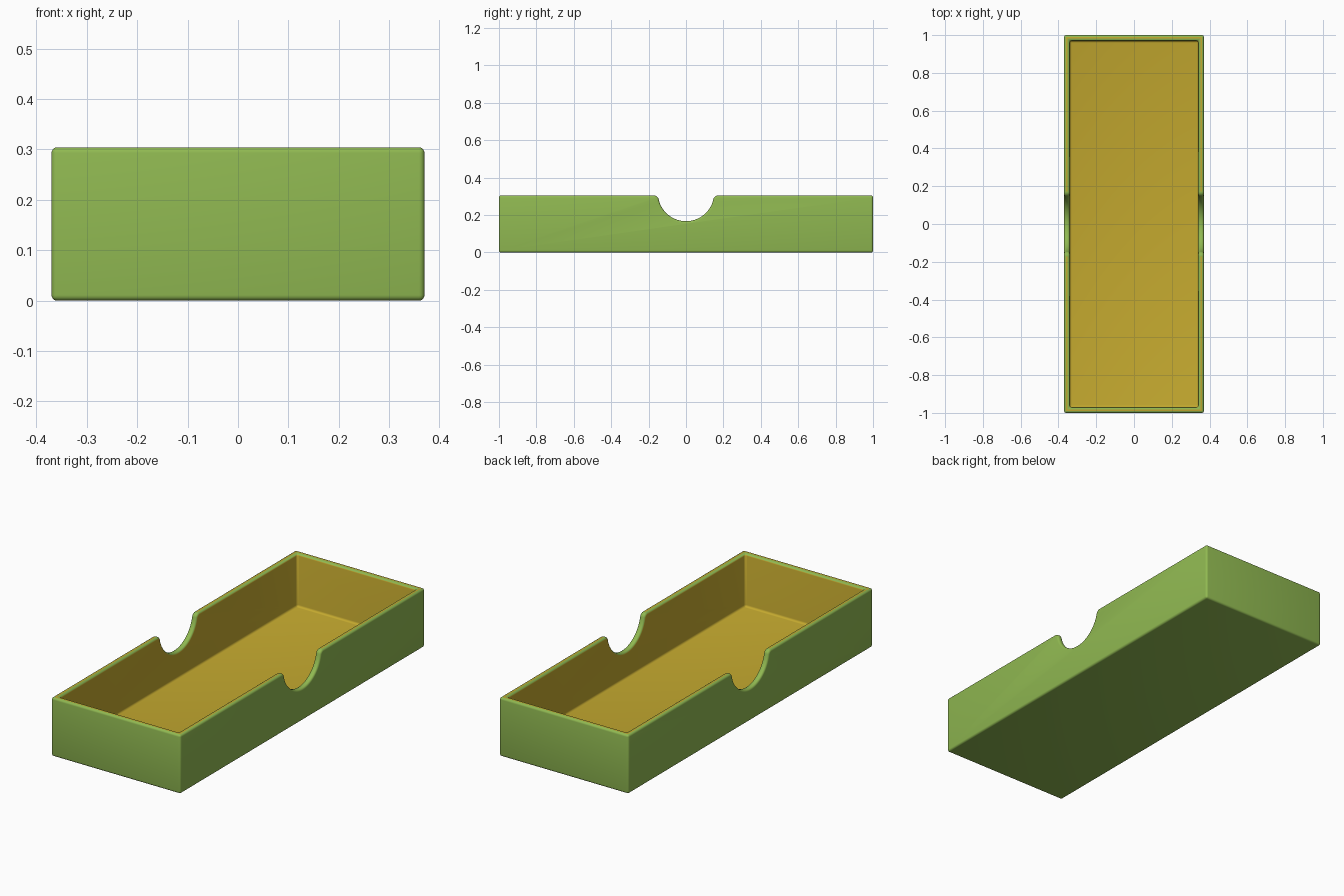
import bpy, bmesh, math

if "Cube" in bpy.data.objects:
    bpy.data.objects.remove(bpy.data.objects["Cube"], do_unlink=True)

HALF_X, HALF_Y, HEIGHT = 0.37, 1.0, 0.304
WALL, FLOOR, ROUND = 0.03, 0.03, 0.011
NOTCH_R, NOTCH_Z, LIP_R = 0.15, 0.317, 0.025


def material(name, color):
    mat = bpy.data.materials.new(name)
    mat.use_nodes = True
    mat.diffuse_color = color
    mat.node_tree.nodes["Principled BSDF"].inputs["Base Color"].default_value = color
    return mat


def arc(cy, cz, r, start, end, steps):
    angles = [start + (end - start) * i / steps for i in range(steps + 1)]
    return [(cy + r * math.cos(a), cz + r * math.sin(a)) for a in angles]


def prism(name, profile, half_width):
    """Extrude a (y, z) profile along x."""
    bm = bmesh.new()
    face = bm.faces.new([bm.verts.new((-half_width, y, z)) for y, z in profile])
    result = bmesh.ops.extrude_face_region(bm, geom=[face])
    verts = [v for v in result["geom"] if isinstance(v, bmesh.types.BMVert)]
    bmesh.ops.translate(bm, verts=verts, vec=(2 * half_width, 0, 0))
    bmesh.ops.recalc_face_normals(bm, faces=bm.faces)
    mesh = bpy.data.meshes.new(name)
    bm.to_mesh(mesh)
    bm.free()
    obj = bpy.data.objects.new(name, mesh)
    bpy.context.collection.objects.link(obj)
    return obj


# Side profile: a long wall with a round finger notch and softened lips
lip_z = HEIGHT - LIP_R
lip_y = math.sqrt((NOTCH_R + LIP_R) ** 2 - (NOTCH_Z - lip_z) ** 2)
tilt = math.atan2(NOTCH_Z - lip_z, lip_y)
lip = arc(lip_y, lip_z, LIP_R, math.pi / 2, math.pi - tilt, 8)
bowl = arc(0, NOTCH_Z, NOTCH_R, -tilt, -math.pi + tilt, 28)
notch = lip + bowl[1:-1] + [(-y, z) for y, z in reversed(lip)]
profile = [(-HALF_Y, 0), (HALF_Y, 0), (HALF_Y, HEIGHT)] + notch + [(-HALF_Y, HEIGHT)]
tray = prism("tray", profile, HALF_X)

# Hollow interior
in_x, in_y = HALF_X - WALL, HALF_Y - WALL
hollow = [(-in_y, FLOOR), (in_y, FLOOR), (in_y, 0.5), (-in_y, 0.5)]
cutter = prism("interior_cutter", hollow, in_x)
cutter.hide_render = True
cut = tray.modifiers.new("hollow", "BOOLEAN")
cut.operation = "DIFFERENCE"
cut.solver = "EXACT"
cut.object = cutter

# Rounded edges
bevel = tray.modifiers.new("rounding", "BEVEL")
bevel.width = ROUND
bevel.segments = 4
bevel.limit_method = "ANGLE"
bevel.angle_limit = math.radians(40)

depsgraph = bpy.context.evaluated_depsgraph_get()
mesh = bpy.data.meshes.new_from_object(tray.evaluated_get(depsgraph))
tray.modifiers.clear()
tray.data = mesh
bpy.data.objects.remove(cutter, do_unlink=True)

# Green shell, ochre lining
mesh.materials.clear()
mesh.materials.append(material("leaf green", (0.28, 0.485, 0.083, 1)))
mesh.materials.append(material("ochre lining", (0.55, 0.395, 0.028, 1)))
for face in mesh.polygons:
    x, y, z = face.center
    inside = abs(x) < in_x + 0.0005 and abs(y) < in_y + 0.0005 and z > FLOOR - 0.005
    face.material_index = int(inside)

bpy.ops.object.select_all(action="DESELECT")
tray.select_set(True)
bpy.context.view_layer.objects.active = tray
bpy.ops.object.shade_smooth_by_angle(angle=math.radians(35))
